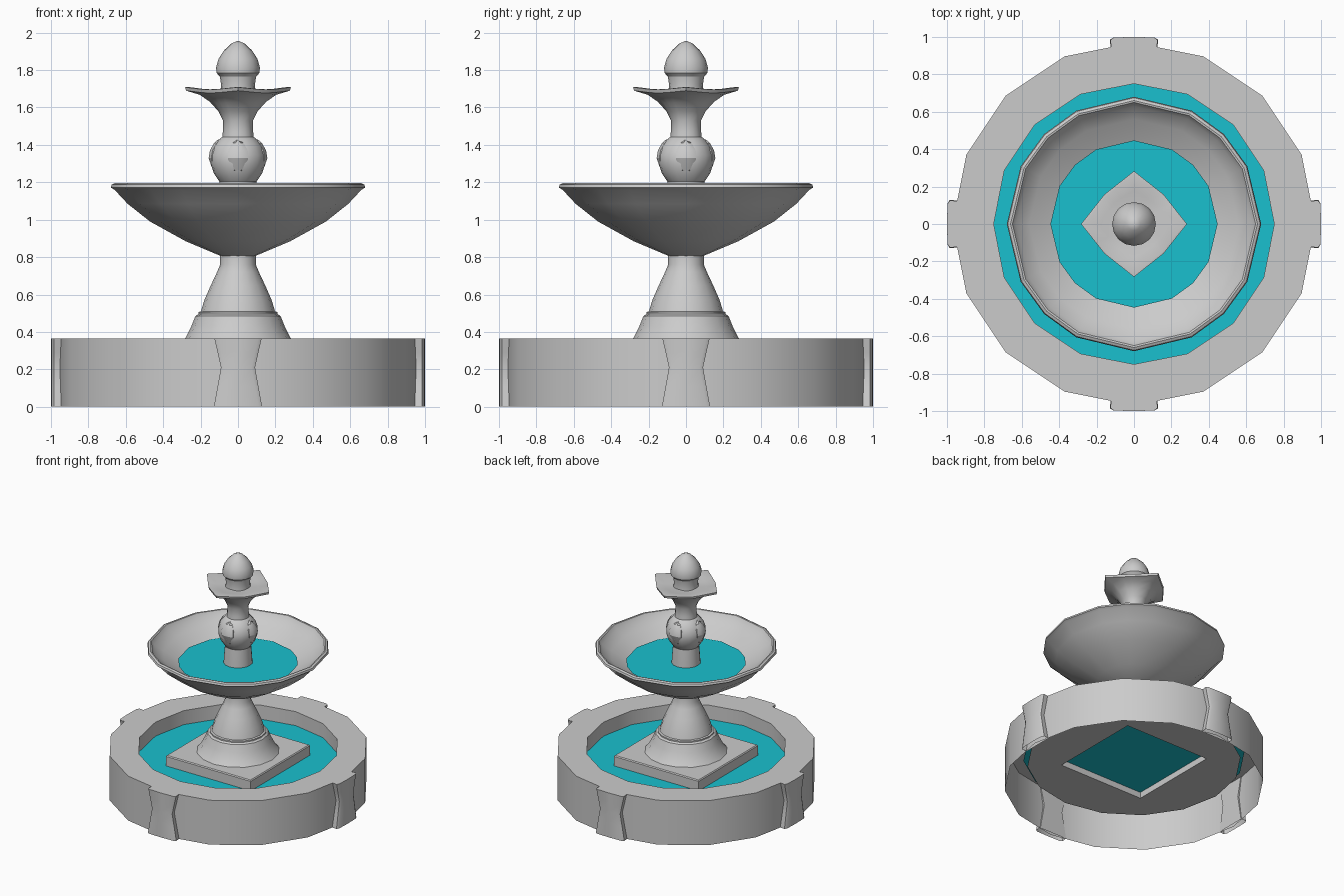
import bpy, bmesh
from math import sin, cos, radians, pi

if "Cube" in bpy.data.objects:
    bpy.data.objects.remove(bpy.data.objects["Cube"])

EVEN = [i * 22.5 for i in range(16)]
# bowl sides are unevenly spaced, repeating each quarter
BOWL = [q * 90 + a for q in range(4) for a in (0, 27, 45, 63)]


def finish(name, bm, angle=32, color=None):
    bmesh.ops.remove_doubles(bm, verts=bm.verts, dist=0.0005)
    me = bpy.data.meshes.new(name)
    bm.to_mesh(me)
    bm.free()
    me.shade_smooth()
    me.set_sharp_from_angle(angle=radians(angle))
    ob = bpy.data.objects.new(name, me)
    bpy.context.collection.objects.link(ob)
    if color:
        mat = bpy.data.materials.new(name)
        mat.diffuse_color = color
        mat.use_nodes = True
        mat.node_tree.nodes["Principled BSDF"].inputs["Base Color"].default_value = mat.diffuse_color
        me.materials.append(mat)
    return ob


def skin(bm, rows):
    """Join closed rings of points with quads."""
    vs = [[bm.verts.new(p) for p in row] for row in rows]
    n = len(rows[0])
    for a, b in zip(vs, vs[1:]):
        for j in range(n):
            k = (j + 1) % n
            bm.faces.new((a[j], a[k], b[k], b[j]))
    return vs


def lathe(name, profile, angles=EVEN, shape=None, angle=32, color=None):
    """Revolve (r, z[, blend]) points; shape(a) gives (radius factor, z offset)."""
    bm = bmesh.new()
    rows = []
    for p in profile:
        row = []
        for d in angles:
            a = radians(d)
            r, z = p[0], p[1]
            if shape and len(p) > 2:
                f, dz = shape(d)
                r *= 1 + (f - 1) * p[2]
                z += dz * p[2]
            row.append((r * cos(a), r * sin(a), z))
        rows.append(row)
    skin(bm, rows)
    return finish(name, bm, angle, color)


TEAL = (0.01, 0.53, 0.62, 1)

# lower basin: wall, floor with square opening, water
lathe("basin_wall", [(.97, 0), (.97, .365), (.75, .365), (.75, .23)])


def square(d):
    return 1 / max(abs(cos(radians(d))), abs(sin(radians(d)))), 0


lathe("basin_floor", [(.385, .2, 1), (.80, .2)], shape=square)
lathe("basin_water", [(.83, .25), (0, .25)], color=TEAL)

# waisted pilasters on the four sides of the wall
for i, side in enumerate(("right", "back", "left", "front")):
    bm = bmesh.new()
    c, s = cos(i * pi / 2), sin(i * pi / 2)
    rows = []
    for w, z in ((.125, 0), (.105, .11), (.087, .21), (.105, .29), (.122, .365)):
        pts = [(.94, -w), (.985, -w - .004), (.997, -w + .015), (1, 0),
               (.997, w - .015), (.985, w + .004), (.94, w)]
        rows.append([(x * c - y * s, x * s + y * c, z) for x, y in pts])
    vs = skin(bm, rows)
    bm.faces.new(vs[-1])
    finish("pilaster_" + side, bm)

# square plinth and flared pedestal
lathe("plinth", [(.545, .2), (.545, .328), (.536, .336), (0, .336)],
      angles=[45, 135, 225, 315])
lathe("pedestal", [(.31, .335), (.28, .37), (.25, .43), (.228, .485), (.212, .495),
                   (.212, .506), (.198, .51), (.18, .57), (.145, .65), (.112, .72),
                   (.095, .76), (.095, .82)])

# wide bowl and its water
lathe("bowl", [(0, .805), (.09, .805), (.28, .885), (.47, .99), (.59, 1.085),
               (.66, 1.16), (.68, 1.172), (.675, 1.188), (.66, 1.195), (.65, 1.193),
               (.63, 1.16), (.56, 1.115), (.45, 1.05), (.25, .96), (0, .92)], angles=BOWL)
lathe("bowl_water", [(.447, 1.06), (0, 1.06)], angles=BOWL, color=TEAL)

# column with a ball carrying four raised petals
lathe("column", [(.112, 1.0), (.107, 1.1), (.097, 1.22)])
lathe("ball", [(.09, 1.195), (.1, 1.205), (.13, 1.25), (.147, 1.30), (.148, 1.345),
               (.13, 1.395), (.1, 1.43), (.085, 1.442)])
for i, side in enumerate(("right", "back", "left", "front")):
    bm = bmesh.new()
    c, s = cos(i * pi / 2), sin(i * pi / 2)
    rows = []
    for w, r, z in ((0, .105, 1.225), (.036, .135, 1.265), (.055, .157, 1.33),
                    (.052, .15, 1.37), (.03, .128, 1.41), (0, .105, 1.43)):
        pts = [(r - .035, -w), (r - .014, -w), (r, -w * .45), (r, w * .45),
               (r - .014, w), (r - .035, w)]
        rows.append([(x * c - y * s, x * s + y * c, z) for x, y in pts])
    skin(bm, rows)
    finish("petal_" + side, bm, 28)


# upper cup: round neck flaring into a four-cornered rim
def corners(d):
    q = round(d) % 90
    return {0: (1, 0), 45: (.79, -.013)}.get(q, (.80, -.010))


lathe("upper_cup", [(.085, 1.435), (.081, 1.47), (.08, 1.53), (.105, 1.58, .2),
                    (.15, 1.63, .5), (.205, 1.668, .8), (.278, 1.69, 1), (.283, 1.708, 1),
                    (.268, 1.71, 1), (.18, 1.696, .7), (0, 1.685)],
      angles=BOWL, shape=corners)

# finial
lathe("finial", [(.095, 1.68), (.09, 1.72), (.097, 1.765), (.115, 1.785), (.117, 1.815),
                 (.104, 1.86), (.075, 1.905), (.035, 1.942), (0, 1.957)])
